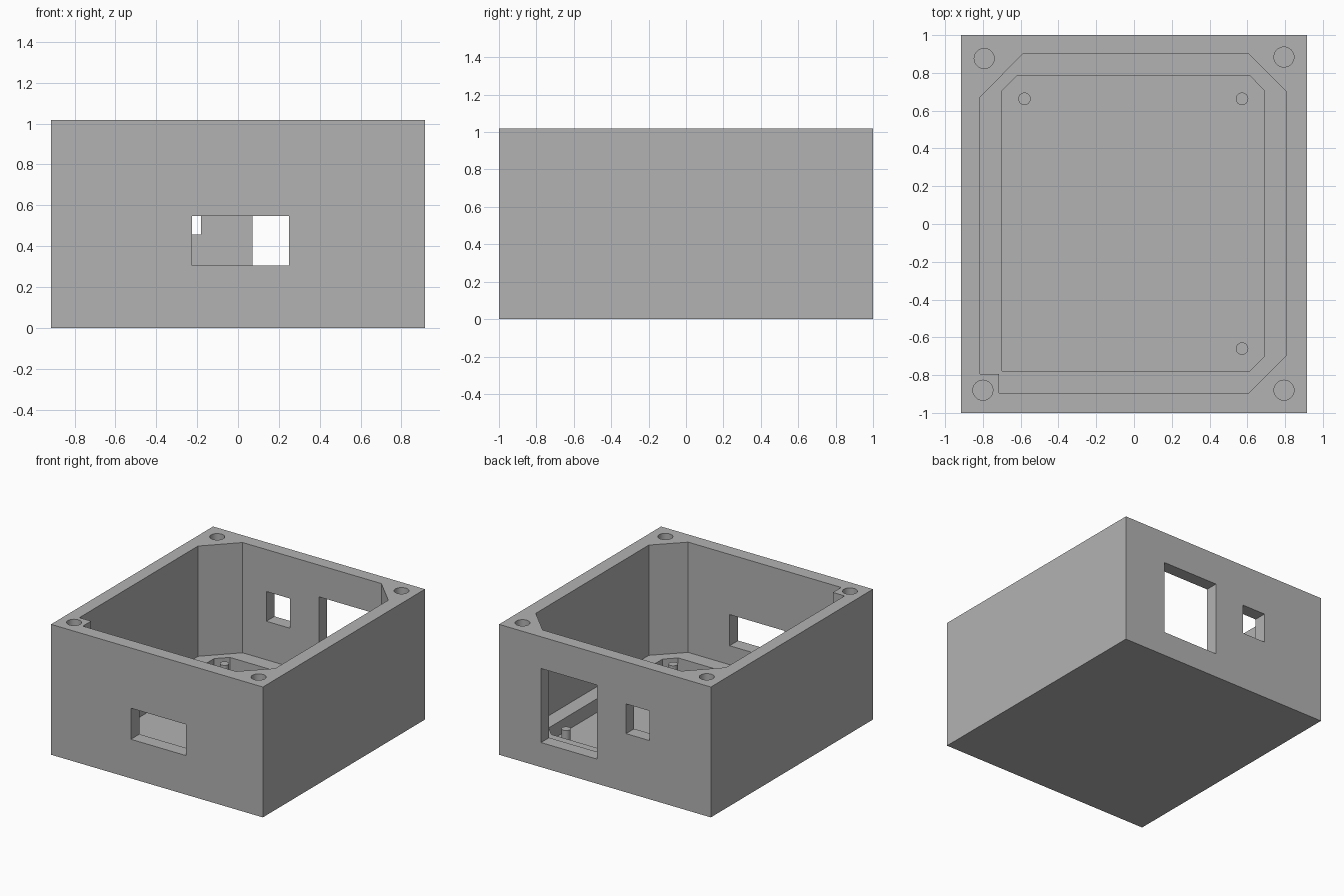
import bpy
import bmesh
import math

cube = bpy.data.objects.get("Cube")
if cube:
    bpy.data.objects.remove(cube, do_unlink=True)

HEIGHT = 1.018
LEDGE = 0.157
FLOOR = 0.05

grey = bpy.data.materials.new("plain grey")
grey.use_nodes = True
colour = (0.45, 0.45, 0.45, 1)
grey.diffuse_color = colour
grey.node_tree.nodes["Principled BSDF"].inputs["Base Color"].default_value = colour


def prism(name, outline, z0, z1):
    """Extrude a flat outline straight up from z0 to z1."""
    bm = bmesh.new()
    base = bm.faces.new([bm.verts.new((x, y, z0)) for x, y in outline])
    top = bmesh.ops.extrude_face_region(bm, geom=[base])["geom"]
    moved = [v for v in top if isinstance(v, bmesh.types.BMVert)]
    bmesh.ops.translate(bm, verts=moved, vec=(0, 0, z1 - z0))
    bmesh.ops.recalc_face_normals(bm, faces=bm.faces)
    mesh = bpy.data.meshes.new(name)
    bm.to_mesh(mesh)
    bm.free()
    obj = bpy.data.objects.new(name, mesh)
    bpy.context.collection.objects.link(obj)
    mesh.materials.append(grey)
    return obj


def rect(x0, x1, y0, y1):
    return [(x0, y0), (x1, y0), (x1, y1), (x0, y1)]


def circle(cx, cy, r, sides=32):
    steps = [math.tau * i / sides for i in range(sides)]
    return [(cx + r * math.cos(a), cy + r * math.sin(a)) for a in steps]


def activate(obj):
    bpy.ops.object.select_all(action="DESELECT")
    obj.select_set(True)
    bpy.context.view_layer.objects.active = obj


def cut(body, outline, z0, z1):
    cutter = prism("cutter", outline, z0, z1)
    cutter.hide_render = True
    activate(body)
    mod = body.modifiers.new("cut", "BOOLEAN")
    mod.operation = "DIFFERENCE"
    mod.solver = "EXACT"
    mod.object = cutter
    bpy.ops.object.modifier_apply(modifier=mod.name)
    bpy.data.objects.remove(cutter, do_unlink=True)


# Outer block
case = prism("enclosure", rect(-0.915, 0.915, -1, 1), 0, HEIGHT)

# Main cavity: three bevelled corners and one square post
cavity = [(-0.815, 0.67), (-0.59, 0.9), (0.608, 0.9), (0.808, 0.7),
          (0.808, -0.695), (0.608, -0.895), (-0.714, -0.895),
          (-0.714, -0.793), (-0.815, -0.793)]
cut(case, cavity, LEDGE, HEIGHT + 0.1)

# Sunken floor inside the ledge
pocket = [(-0.7, 0.705), (-0.62, 0.785), (0.613, 0.785), (0.692, 0.705),
          (0.692, -0.7), (0.613, -0.779), (-0.7, -0.779)]
cut(case, pocket, FLOOR, LEDGE + 0.1)

# Front window, then the large and small back openings
cut(case, rect(-0.225, 0.25, -1.1, -0.8), 0.305, 0.548)
cut(case, rect(0.07, 0.552, 0.8, 1.1), 0.192, 0.77)
cut(case, rect(-0.385, -0.182, 0.8, 1.1), 0.458, 0.69)

# Screw holes in the rim corners
for x, y in [(-0.793, 0.876), (0.794, 0.884), (-0.8, -0.88), (0.794, -0.88)]:
    cut(case, circle(x, y, 0.053), HEIGHT - 0.3, HEIGHT + 0.1)

# Board pegs standing on the sunken floor
parts = [case]
for name, x, y in [("peg_back_right", -0.58, 0.663),
                   ("peg_back_left", 0.572, 0.663),
                   ("peg_front_left", 0.572, -0.66)]:
    parts.append(prism(name, circle(x, y, 0.033, 24), FLOOR - 0.01, 0.167))

# Round walls smooth, flat walls crisp
for obj in parts:
    activate(obj)
    bpy.ops.object.shade_smooth_by_angle(angle=math.radians(30))
